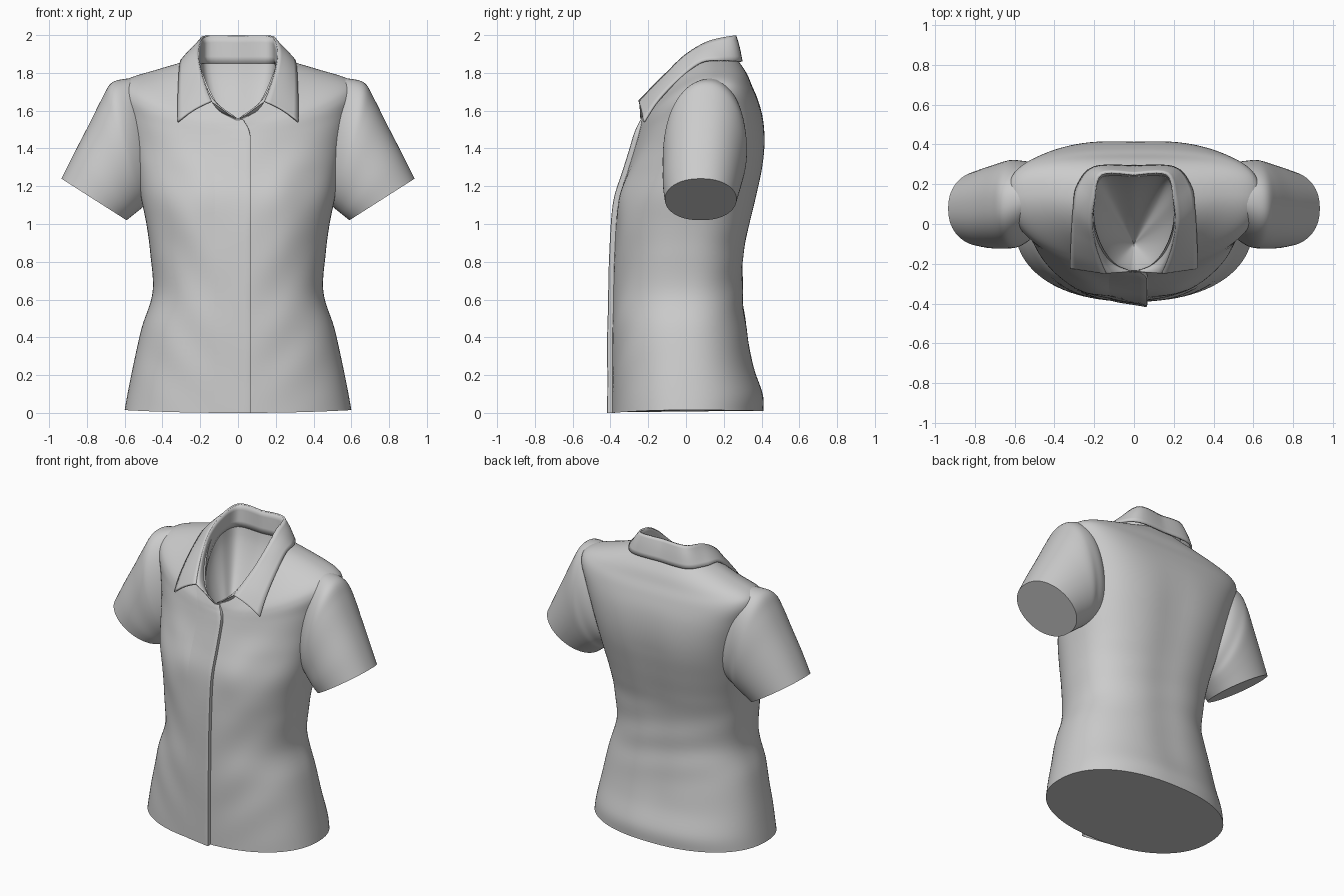
import bpy
from math import cos, sin, pi, exp

if "Cube" in bpy.data.objects:
    bpy.data.objects.remove(bpy.data.objects["Cube"])


def make(name, rows, closed=False, cap_start=False, cap_end=False, thick=0, angle=40):
    """Skin a list of equal-length point rows."""
    n = len(rows[0])
    verts = [p for r in rows for p in r]
    faces = []
    for i in range(len(rows) - 1):
        for j in range(n if closed else n - 1):
            k = (j + 1) % n
            faces.append((i * n + j, i * n + k, (i + 1) * n + k, (i + 1) * n + j))
    if cap_start:
        faces.append(tuple(reversed(range(n))))
    if cap_end:
        faces.append(tuple(range((len(rows) - 1) * n, len(rows) * n)))
    me = bpy.data.meshes.new(name)
    me.from_pydata(verts, [], faces)
    ob = bpy.data.objects.new(name, me)
    bpy.context.collection.objects.link(ob)
    bpy.ops.object.select_all(action='DESELECT')
    ob.select_set(True)
    bpy.context.view_layer.objects.active = ob
    bpy.ops.object.shade_smooth_by_angle(angle=angle * pi / 180)
    if thick:
        m = ob.modifiers.new("Thickness", 'SOLIDIFY')
        m.thickness = thick
        m.offset = 0
    return ob


def spline(keys, t):
    """Smooth interpolation through key tuples, t counted in keys."""
    i = min(int(t), len(keys) - 2)
    u = t - i
    a, b = keys[max(i - 1, 0)], keys[i]
    c, d = keys[i + 1], keys[min(i + 2, len(keys) - 1)]
    return tuple(q + .5 * u * (r - p + u * (2*p - 5*q + 4*r - s + u * (3*(q - r) + s - p)))
                 for p, q, r, s in zip(a, b, c, d))


def sample(keys, steps):
    n = (len(keys) - 1) * steps
    return [spline(keys, i / steps) for i in range(n + 1)]


# Torso rings: half width, front y, back y, side y, front z, side z, back z,
# front and back squareness
TORSO = [
    (.60, -.39, .41, .00, .00, .015, .01, 2.25, 2.25),
    (.585, -.39, .41, .00, .10, .10, .10, 2.25, 2.25),
    (.555, -.39, .365, .00, .25, .25, .25, 2.25, 2.25),
    (.51, -.39, .33, .00, .45, .45, .45, 2.25, 2.25),
    (.452, -.385, .31, .00, .64, .64, .64, 2.25, 2.3),
    (.465, -.38, .315, .00, .85, .85, .85, 2.25, 2.4),
    (.485, -.37, .345, .00, 1.0, 1.0, 1.0, 2.25, 2.5),
    (.515, -.35, .38, .01, 1.15, 1.15, 1.15, 2.25, 2.6),
    (.535, -.31, .41, .03, 1.28, 1.30, 1.30, 2.2, 2.8),
    (.56, -.275, .42, .06, 1.39, 1.43, 1.43, 2.1, 2.9),
    (.60, -.255, .41, .10, 1.46, 1.58, 1.55, 2.0, 2.9),
    (.635, -.245, .38, .13, 1.50, 1.70, 1.66, 1.9, 2.9),
    (.59, -.24, .35, .145, 1.52, 1.765, 1.73, 1.9, 2.8),
    (.42, -.238, .32, .15, 1.535, 1.82, 1.80, 1.9, 2.6),
    (.215, -.235, .265, .13, 1.55, 1.88, 1.88, 2.0, 2.4),
]


def torso_point(a, t):
    hw, yf, yb, yc, zf, zs, zb, nf, nb = spline(TORSO, t)
    c, s = cos(a), sin(a)
    e = 2 / (nf if s < 0 else nb)
    x = hw * (1 if c > 0 else -1) * abs(c) ** e
    w = abs(s) ** e
    y = yc + ((yf if s < 0 else yb) - yc) * w
    z = zs + ((zf if s < 0 else zb) - zs) * s * s
    fade = min(1, z / .3) * max(0, min(1, (1.6 - z) / .3))
    if s < 0:   # bust fullness and soft diagonal folds
        y -= .018 * exp(-((abs(x) - .24) / .12) ** 2 - ((z - 1.1) / .16) ** 2)
        y += .004 * fade * w * sin(17 * z - 19 * abs(x) + 2 * x) * min(1, abs(x) / .25)
    else:       # spine hollow and waist creases
        y -= .012 * fade * exp(-(x / .13) ** 2)
        y += .003 * w * sin(30 * z + 7 * x) * exp(-((z - .65) / .25) ** 2)
    return (x, y, z)


SEG, STEP = 96, 6
rows = [[torso_point(2 * pi * j / SEG, i / STEP) for j in range(SEG)]
        for i in range((len(TORSO) - 1) * STEP + 1)]
make("shirt_body", rows, closed=True, cap_start=True)

# Overlapping front placket with a raised free edge, easing into the neckline
rows = []
last = 14 * STEP
for i in range(last + 1):
    t = i / STEP
    k = spline(TORSO, t)
    ease = min(1, (14 - t) / 4)
    row = []
    for x, off in ((-.14, -.002), (-.08, .006), (-.02, .014), (.03, .022), (.058, .028),
                   (.066, .026), (.067, .012), (.066, -.012)):
        x -= .04 * (1 - ease)
        c = (abs(x) / k[0]) ** (k[7] / 2) * (1 if x > 0 else -1)
        px, py, pz = torso_point(-pi / 2 + c, t)
        row.append((x, py - off * (.25 + .75 * ease), pz))
    rows.append(row)
make("front_placket", rows)

# Sleeve rings: top x, top z, bottom x, bottom z, centre y, half depth
SLEEVE = [
    (.53, 1.77, .40, 1.17, .135, .14),
    (.60, 1.768, .45, 1.13, .12, .19),
    (.672, 1.745, .49, 1.10, .105, .215),
    (.72, 1.665, .515, 1.08, .10, .222),
    (.79, 1.525, .54, 1.06, .092, .215),
    (.865, 1.38, .565, 1.04, .083, .205),
    (.935, 1.24, .59, 1.02, .078, .19),
]


def sleeve_ring(k, side, n=64):
    tx, tz, bx, bz, yc, hy = k
    ring = []
    for j in range(n):
        a = 2 * pi * j / n
        u = (1 + cos(a)) / 2
        y = yc + hy * (1 if sin(a) > 0 else -1) * abs(sin(a)) ** .9
        ring.append((side * (bx + (tx - bx) * u), y, bz + (tz - bz) * u))
    return ring


for side, label in ((1, "left"), (-1, "right")):
    make(label + "_sleeve", [sleeve_ring(k, side) for k in sample(SLEEVE, 5)],
         closed=True, cap_end=True)

# Collar curves for one half, from centre back round to the front
FOLD = [(0, .25, 1.995), (.165, .25, 1.995), (.2, .12, 1.965), (.212, 0, 1.895),
        (.195, -.1, 1.80), (.165, -.19, 1.71), (.14, -.248, 1.65)]
EDGE = [(0, .29, 1.86), (.2, .285, 1.86), (.285, .19, 1.865), (.303, .08, 1.855),
        (.312, -.04, 1.765), (.317, -.15, 1.65), (.319, -.222, 1.54)]
NECK = [(0, .24, 1.85), (.165, .235, 1.85), (.2, .11, 1.84), (.2, 0, 1.77),
        (.165, -.11, 1.68), (.1, -.2, 1.6), (.01, -.24, 1.56)]


def both(keys):
    half = sample(keys, 6)
    return [(-x, y, z) for x, y, z in half[:0:-1]] + half


def blend(a, b, count, bulge):
    """Rows between two curves, puffed outwards in the middle."""
    out = []
    for i in range(count + 1):
        u = i / count
        h = bulge * sin(pi * u)
        row = [tuple(p + (q - p) * u for p, q in zip(A, B)) for A, B in zip(a, b)]
        out.append([(x * (1 + h), y + h * .1, z + h * .6) for x, y, z in row])
    return out


make("collar_leaf", blend(both(FOLD), both(EDGE), 6, .015), thick=.012)
make("collar_stand", blend(both(FOLD), both(NECK), 4, 0), thick=.008)

# Hollow lining inside the neck opening
neck = both(NECK)
rows = []
for i in range(13):
    u = i / 12
    d = u ** 1.5
    rows.append([(x * (1 - d), y + (-.1 - y) * d, z + (1.3 - z) * u) for x, y, z in neck])
make("neck_lining", rows, closed=True)
